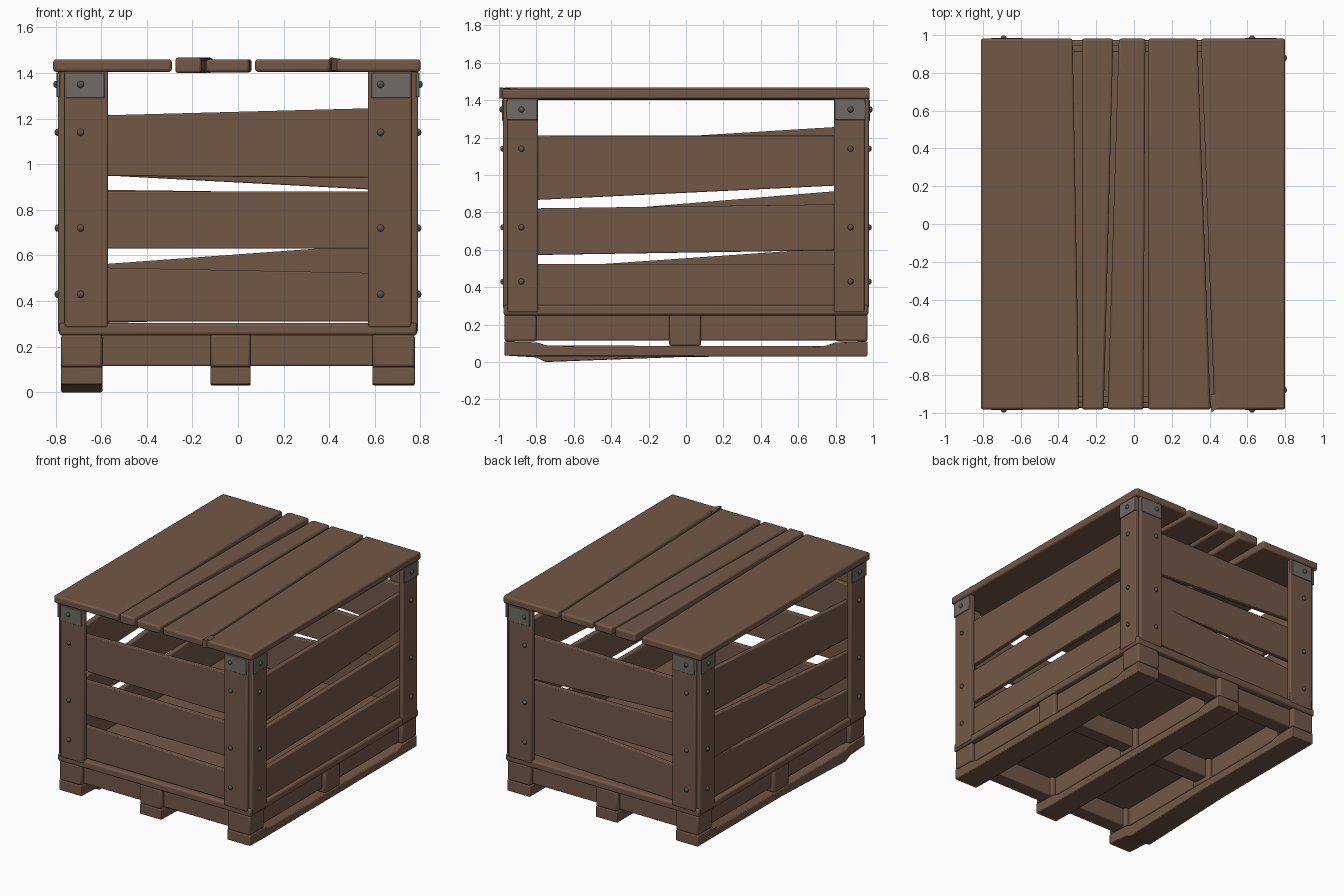
import bpy, bmesh, math
from mathutils import Vector

if "Cube" in bpy.data.objects:
    bpy.data.objects.remove(bpy.data.objects["Cube"])


def material(name, rgb):
    m = bpy.data.materials.new(name)
    m.diffuse_color = (*rgb, 1)
    m.use_nodes = True
    m.node_tree.nodes["Principled BSDF"].inputs["Base Color"].default_value = m.diffuse_color
    return m


WOOD = material("brown wood", (0.17, 0.097, 0.062))
METAL = material("grey bracket metal", (0.165, 0.145, 0.13))
BOLT = material("dark bolt metal", (0.10, 0.092, 0.085))


def finish(name, bm, mat, bevel):
    bmesh.ops.recalc_face_normals(bm, faces=bm.faces)
    me = bpy.data.meshes.new(name)
    bm.to_mesh(me)
    bm.free()
    me.materials.append(mat)
    ob = bpy.data.objects.new(name, me)
    bpy.context.collection.objects.link(ob)
    if bevel:
        b = ob.modifiers.new("worn_edges", 'BEVEL')
        b.width = bevel
        b.segments = 2
    bpy.ops.object.select_all(action='DESELECT')
    ob.select_set(True)
    bpy.context.view_layer.objects.active = ob
    bpy.ops.object.shade_smooth_by_angle(angle=math.radians(35))
    return ob


def prism(name, ring_a, ring_b, mat=WOOD, bevel=0.008):
    """Solid between two matching cross-sections."""
    bm = bmesh.new()
    a = [bm.verts.new(p) for p in ring_a]
    b = [bm.verts.new(p) for p in ring_b]
    bm.faces.new(a)
    bm.faces.new(b)
    n = len(a)
    for i in range(n):
        j = (i + 1) % n
        bm.faces.new((a[i], a[j], b[j], b[i]))
    return finish(name, bm, mat, bevel)


def box(name, x, y, z, mat=WOOD, bevel=0.008):
    x, y, z = sorted(x), sorted(y), sorted(z)
    ring = [(x[0], y[0]), (x[1], y[0]), (x[1], y[1]), (x[0], y[1])]
    return prism(name, [(*p, z[0]) for p in ring], [(*p, z[1]) for p in ring], mat, bevel)


def slat(name, axis, side, half, start, end):
    """Wall slat with a different height range at each end."""
    t0, t1 = (side * v for v in ((0.91, 0.945) if axis == 'x' else (0.725, 0.76)))

    def ring(u, zr):
        pts = [(t0, zr[0]), (t1, zr[0]), (t1, zr[1]), (t0, zr[1])]
        return [(u, t, z) if axis == 'x' else (t, u, z) for t, z in pts]
    prism(name, ring(-half, start), ring(half, end), bevel=0.006)


# Skids: left one sags lower than the others
top = [(0.97, 0.11), (0.8, 0.105), (0.74, 0.085), (-0.74, 0.088), (-0.8, 0.105), (-0.97, 0.11)]
flat = [(-0.97, 0.035), (-0.8, 0.03), (0, 0.03), (0.97, 0.03)]
sag = [(-0.97, 0.035), (-0.8, 0.025), (-0.75, 0.0), (0, 0.028), (0.97, 0.03)]
columns = [("left", -0.775, -0.595), ("middle", -0.12, 0.055), ("right", 0.59, 0.775)]
for label, x0, x1 in columns:
    prof = (sag if label == "left" else flat) + top
    prism(label + "_skid", [(x0, *p) for p in prof], [(x1, *p) for p in prof], bevel=0.006)
    # Blocks above each skid and the beam joining them
    for row, y0, y1, z0 in [("front", -0.97, -0.8, 0.11), ("centre", -0.09, 0.08, 0.085),
                            ("back", 0.8, 0.97, 0.11)]:
        box(f"{label}_{row}_block", (x0, x1), (y0, y1), (z0, 0.255), bevel=0.012)
    box(label + "_long_beam", (x0 + 0.03, x1 - 0.03), (-0.9, 0.9), (0.115, 0.255))
for row, y in [("front", -0.88), ("centre", -0.005), ("back", 0.88)]:
    box(row + "_cross_beam", (-0.7, 0.7), (y - 0.055, y + 0.055), (0.115, 0.255))

# Floor deck
box("floor_deck", (-0.785, 0.785), (-0.975, 0.975), (0.25, 0.305), bevel=0.012)

# Wall slats: (z range at negative end, z range at positive end), top to bottom
walls = {
    "front": ('x', -1, [((0.95, 1.21), (0.94, 1.25)), ((0.63, 0.88), (0.63, 0.88)),
                        ((0.31, 0.55), (0.31, 0.52))]),
    "back": ('x', 1, [((0.96, 1.20), (0.88, 1.21)), ((0.63, 0.89), (0.63, 0.87)),
                      ((0.30, 0.55), (0.34, 0.66))]),
    "right": ('y', 1, [((0.86, 1.21), (0.95, 1.21)), ((0.57, 0.82), (0.60, 0.845)),
                       ((0.30, 0.525), (0.30, 0.525))]),
    "left": ('y', -1, [((0.88, 1.15), (0.95, 1.265)), ((0.60, 0.77), (0.60, 0.925)),
                       ((0.30, 0.49), (0.31, 0.62))]),
}
for wall, (axis, side, rows) in walls.items():
    for level, (start, end) in zip(("upper", "middle", "lower"), rows):
        half = 0.755 if axis == 'x' else 0.94
        slat(f"{wall}_{level}_slat", axis, side, half, start, end)


def bolt(name, pos, axis):
    bm = bmesh.new()
    bmesh.ops.create_uvsphere(bm, u_segments=10, v_segments=6, radius=0.016)
    for v in bm.verts:
        v.co[axis] *= 0.85
        v.co += Vector(pos)
    finish(name, bm, BOLT, 0)


# Corner posts of two boards each, with brackets and bolts
for sx, xn in ((-1, "left"), (1, "right")):
    for sy, yn in ((-1, "front"), (1, "back")):
        corner = f"{yn}_{xn}"
        box(corner + "_post_face", (sx * 0.57, sx * 0.76), (sy * 0.94, sy * 0.978), (0.285, 1.41))
        box(corner + "_post_side", (sx * 0.75, sx * 0.79), (sy * 0.79, sy * 0.955), (0.265, 1.41))
        box(corner + "_bracket_face", (sx * 0.585, sx * 0.755), (sy * 0.97, sy * 0.984),
            (1.29, 1.402), METAL, 0.003)
        box(corner + "_bracket_side", (sx * 0.78, sx * 0.796), (sy * 0.795, sy * 0.96),
            (1.295, 1.402), METAL, 0.003)
        bx = 0.69 if sx < 0 else 0.625
        for i, z in enumerate((1.35, 1.14, 0.72, 0.43)):
            out = 0.006 if i == 0 else 0
            bolt(f"{corner}_face_bolt_{i}", (sx * bx, sy * (0.979 + out), z), 1)
            bolt(f"{corner}_side_bolt_{i}", (sx * (0.791 + out), sy * 0.88, z), 0)

# Lid planks: x range at the front, x range at the back, z range
lid = [((-0.81, -0.29), (-0.81, -0.325), (1.405, 1.46)),
       ((-0.275, -0.16), (-0.275, -0.11), (1.40, 1.467)),
       ((-0.14, 0.05), (-0.08, 0.06), (1.403, 1.46)),
       ((0.075, 0.405), (0.075, 0.335), (1.405, 1.46)),
       ((0.425, 0.80), (0.355, 0.80), (1.405, 1.46))]
for i, (f, b, z) in enumerate(lid):
    def end(x, y):
        return [(x[0], y, z[0]), (x[1], y, z[0]), (x[1], y, z[1]), (x[0], y, z[1])]
    prism(f"lid_plank_{i + 1}", end(f, -0.982), end(b, 0.982), bevel=0.012)

# Splintered lip at the front of the lid
prism("lid_splinter", [(0.41, -0.998, 1.41), (0.45, -0.97, 1.41), (0.45, -0.9, 1.41), (0.40, -0.9, 1.41)],
      [(0.41, -0.998, 1.468), (0.45, -0.97, 1.462), (0.45, -0.9, 1.461), (0.40, -0.9, 1.461)], bevel=0)
